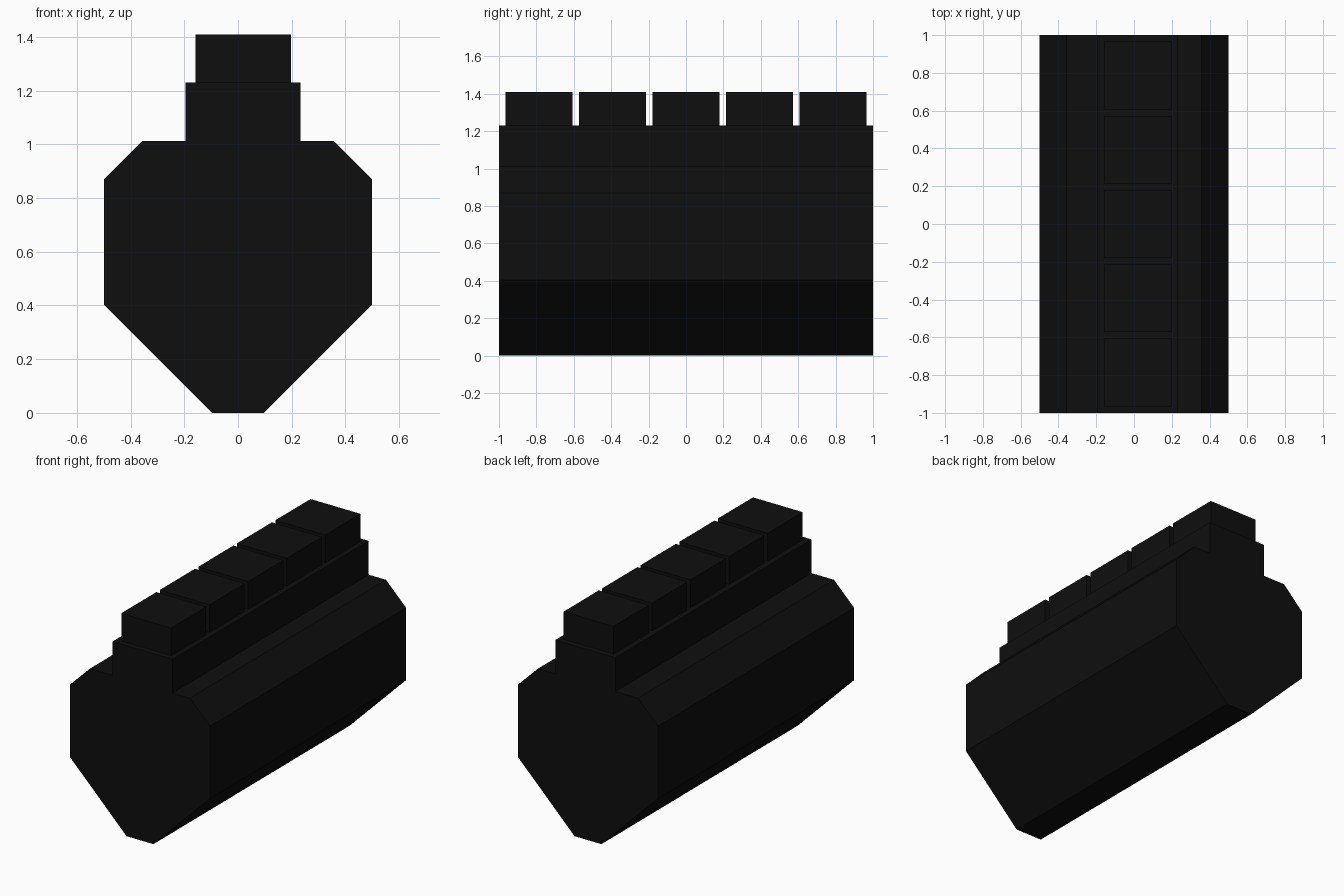
import bpy

if "Cube" in bpy.data.objects:
    bpy.data.objects.remove(bpy.data.objects["Cube"])

black = bpy.data.materials.new("matte black")
black.diffuse_color = (0.0045, 0.0045, 0.0045, 1)
black.use_nodes = True
black.node_tree.nodes["Principled BSDF"].inputs["Base Color"].default_value = black.diffuse_color


def extrude(name, profile, y0, y1):
    """Extrude an x-z outline along y into a closed, flat-faced solid."""
    n = len(profile)
    verts = [(x, y, z) for y in (y0, y1) for x, z in profile]
    faces = [tuple(range(n)), tuple(reversed(range(n, 2 * n)))]
    faces += [(i, i + n, (i + 1) % n + n, (i + 1) % n) for i in range(n)]
    mesh = bpy.data.meshes.new(name)
    mesh.from_pydata(verts, [], faces)
    mesh.materials.append(black)
    obj = bpy.data.objects.new(name, mesh)
    bpy.context.collection.objects.link(obj)
    return obj


def rect(x0, x1, z0, z1):
    return [(x0, z0), (x1, z0), (x1, z1), (x0, z1)]


# Main body: mirrored half outline, narrow at the bottom, chamfered at the top
half = [(0.096, 0), (0.5, 0.403), (0.5, 0.87), (0.357, 1.012)]
extrude("body", half + [(-x, z) for x, z in reversed(half)], -1, 1)

# Full-length rail, set slightly to the right
extrude("rail", rect(-0.196, 0.233, 1.012, 1.23), -1, 1)

# Five evenly spaced blocks on the rail
for i in range(5):
    y = (i - 2) * 0.393
    extrude(f"rail_block_{i + 1}", rect(-0.158, 0.198, 1.23, 1.409), y - 0.179, y + 0.179)
